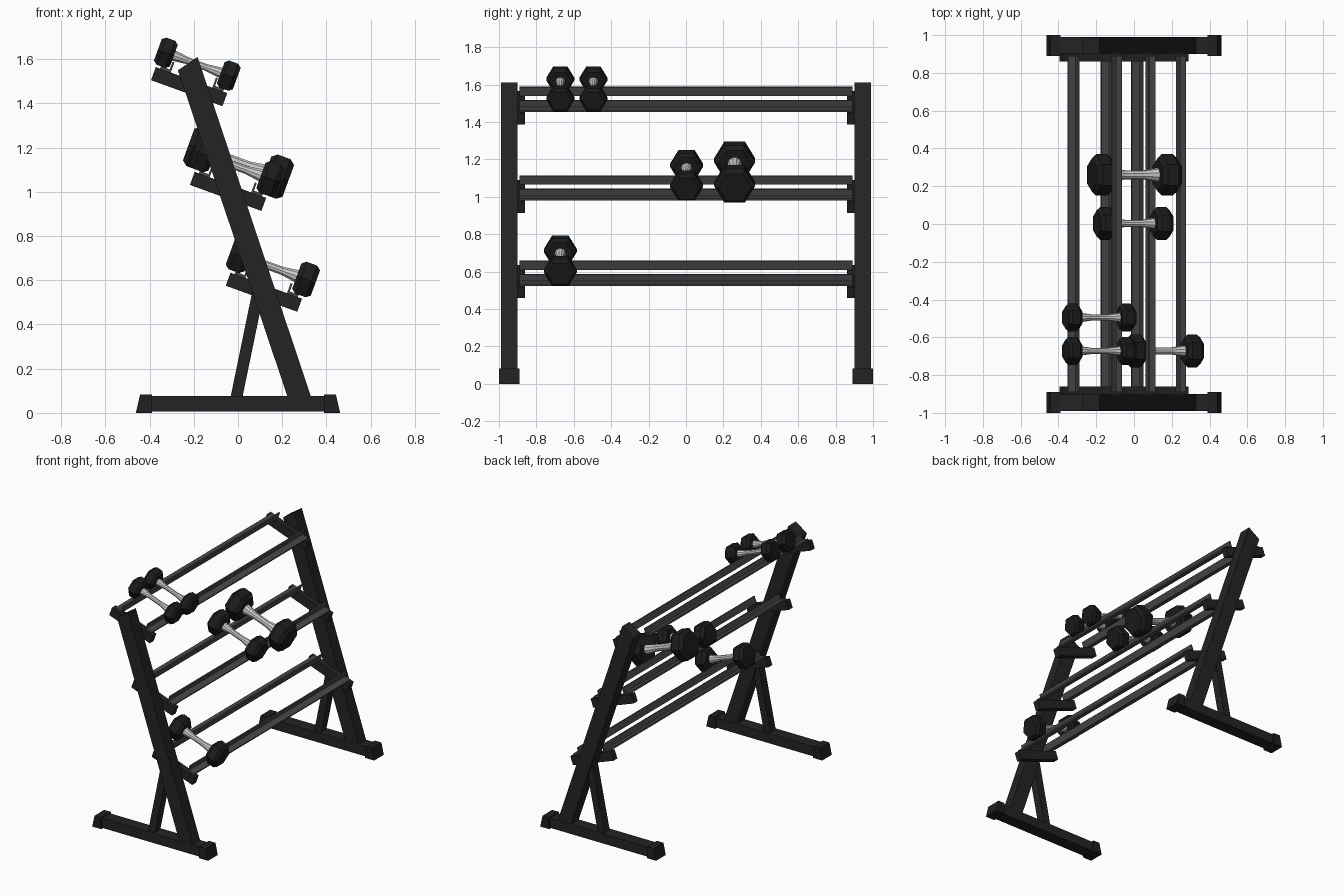
import bpy, bmesh, math

old = bpy.data.objects.get("Cube")
if old:
    bpy.data.objects.remove(old, do_unlink=True)


def material(name, r, g, b, rough=0.6):
    m = bpy.data.materials.new(name)
    m.use_nodes = True
    m.diffuse_color = (r, g, b, 1)
    bsdf = m.node_tree.nodes["Principled BSDF"]
    bsdf.inputs["Base Color"].default_value = (r, g, b, 1)
    bsdf.inputs["Roughness"].default_value = rough
    return m


FRAME = material("frame black", 0.017, 0.017, 0.017)
CAP = material("cap black", 0.014, 0.014, 0.014)
RUBBER = material("rubber black", 0.011, 0.012, 0.012)
RAIL = material("rail grey", 0.065, 0.065, 0.065)
STEEL = material("handle steel", 0.6, 0.6, 0.6)

TILT = math.radians(20)


def finish(name, bm, mat, loc=(0, 0, 0), tilt=0.0):
    bmesh.ops.recalc_face_normals(bm, faces=bm.faces)
    me = bpy.data.meshes.new(name)
    bm.to_mesh(me)
    bm.free()
    me.materials.append(mat)
    ob = bpy.data.objects.new(name, me)
    ob.location = loc
    ob.rotation_euler = (0, tilt, 0)
    bpy.context.collection.objects.link(ob)
    return ob


def prism(name, profile, y0, y1, mat, loc=(0, 0, 0), tilt=0.0):
    """Extrude an x-z outline from y0 to y1."""
    bm = bmesh.new()
    face = bm.faces.new([bm.verts.new((x, y0, z)) for x, z in profile])
    ext = bmesh.ops.extrude_face_region(bm, geom=[face])
    for v in ext["geom"]:
        if isinstance(v, bmesh.types.BMVert):
            v.co.y = y1
    return finish(name, bm, mat, loc, tilt)


def rect(x0, x1, z0, z1):
    return [(x0, z0), (x1, z0), (x1, z1), (x0, z1)]


def lathe(name, stations, sides, mat, loc, lift):
    """Faceted solid along the tilted x axis from (position, radius) pairs."""
    bm = bmesh.new()
    rings = []
    for x, r in stations:
        angles = [2 * math.pi * i / sides for i in range(sides)]
        rings.append([bm.verts.new((x, r * math.cos(a), lift + r * math.sin(a))) for a in angles])
    for a, b in zip(rings, rings[1:]):
        for i in range(sides):
            j = (i + 1) % sides
            bm.faces.new((a[i], a[j], b[j], b[i]))
    bm.faces.new(rings[0])
    bm.faces.new(rings[-1])
    return finish(name, bm, mat, loc, TILT)


# Shelf centres (x, z), top to bottom
shelves = [(-0.221, 1.476), (-0.045, 1.002), (0.117, 0.546)]

# Side frames, one at each end
for side, s in (("front", -1), ("back", 1)):
    prism(side + "_foot_bar", rect(-0.42, 0.42, 0.006, 0.076), s * 0.9, s * 0.99, FRAME)
    for end, e in (("left", 1), ("right", -1)):
        cap = [(0.39 * e, 0), (0.462 * e, 0), (0.443 * e, 0.083), (0.39 * e, 0.083)]
        prism(f"{side}_{end}_foot_cap", cap, s * 0.89, s, CAP)
    prism(side + "_post", [(0.225, 0.07), (0.331, 0.07), (-0.183, 1.61), (-0.272, 1.55)],
          s * 0.902, s * 0.988, FRAME)
    prism(side + "_brace", [(-0.034, 0.07), (0.02, 0.07), (0.125, 0.58), (0.071, 0.58)],
          s * 0.915, s * 0.975, FRAME)
    for n, (x, z) in enumerate(shelves, 1):
        prism(f"{side}_bracket_{n}", rect(-0.172, 0.172, -0.0315, 0.0315),
              s * 0.86, s * 0.904, FRAME, (x, 0, z), TILT)

# Angle rails: flange on the bracket, lip on the inner edge
for n, (x, z) in enumerate(shelves, 1):
    for pos, e in (("upper", -1), ("lower", 1)):
        angle = [(0.1, 0.0315), (0.152, 0.0315), (0.152, 0.043),
                 (0.109, 0.043), (0.109, 0.08), (0.1, 0.08)]
        prism(f"{pos}_rail_{n}", [(u * e, w) for u, w in angle],
              -0.89, 0.89, RAIL, (x, 0, z), TILT)


def dumbbell(name, shelf, y, radius, half, depth):
    x, z = shelves[shelf]
    loc = (x, y, z)
    lift = 0.043 + radius * math.cos(math.pi / 6)
    bevel, small = depth * 0.22, radius * 0.8
    inner = half - depth
    for end, e in (("left", 1), ("right", -1)):
        head = [(inner, small), (inner + bevel, radius), (half - bevel, radius), (half, small)]
        lathe(f"{name}_{end}_head", [(u * e, r) for u, r in head], 6, RUBBER, loc, lift)
    grip = [(-inner - 0.01, 0.36), (-inner * 0.4, 0.22), (inner * 0.4, 0.22), (inner + 0.01, 0.36)]
    lathe(name + "_handle", [(u, r * radius) for u, r in grip], 10, STEEL, loc, lift)


dumbbell("small_dumbbell_1", 0, -0.672, 0.075, 0.19, 0.077)
dumbbell("small_dumbbell_2", 0, -0.495, 0.075, 0.19, 0.077)
dumbbell("medium_dumbbell_1", 1, 0.003, 0.088, 0.205, 0.09)
dumbbell("large_dumbbell", 1, 0.26, 0.11, 0.24, 0.11)
dumbbell("medium_dumbbell_2", 2, -0.672, 0.088, 0.205, 0.09)
